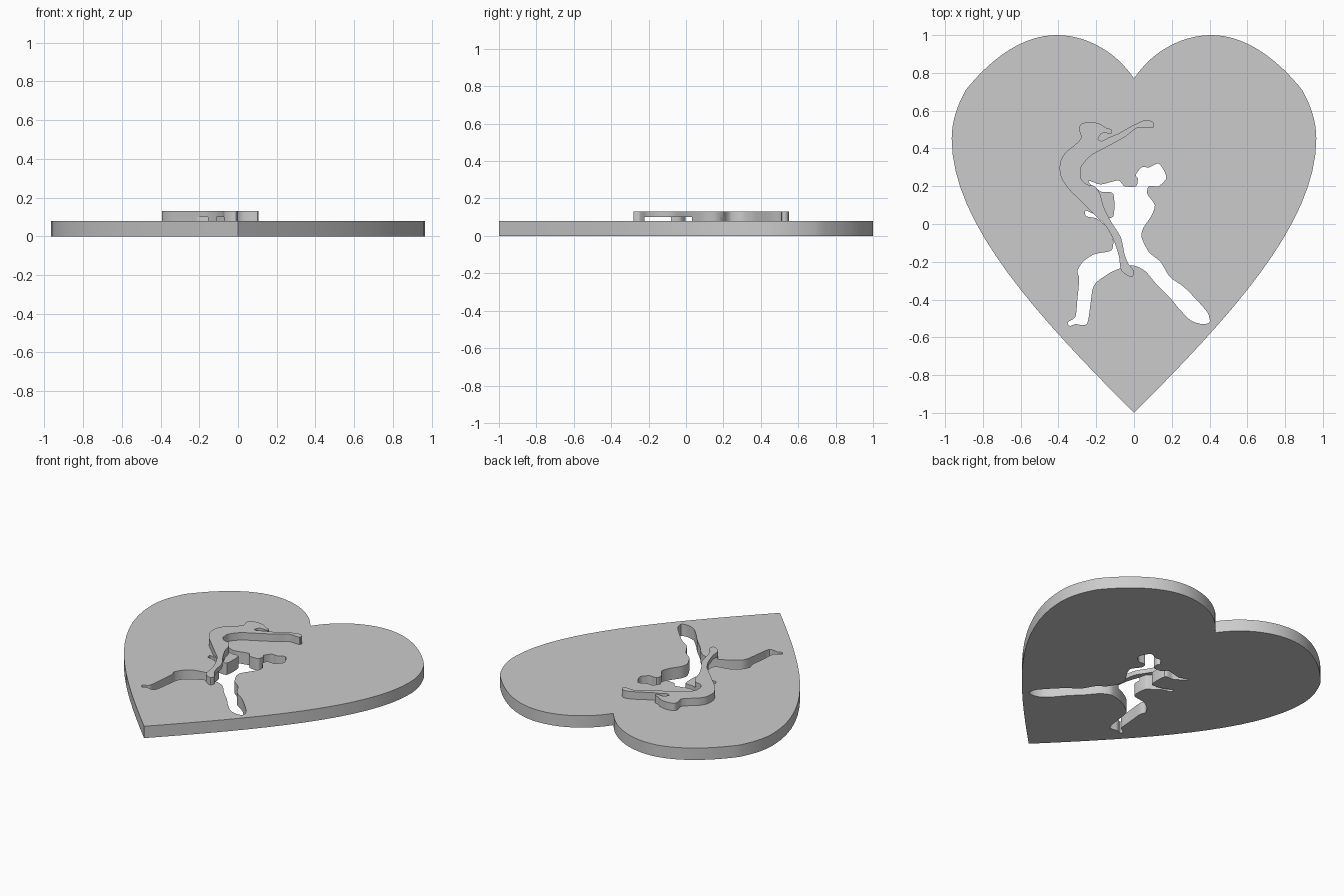
import bpy
import bmesh
from mathutils import Vector
from mathutils.geometry import interpolate_bezier

PLATE_TOP = 0.08
RECESS_TOP = 0.10
RELIEF_TOP = 0.13

cube = bpy.data.objects.get("Cube")
if cube:
    bpy.data.objects.remove(cube, do_unlink=True)

grey = bpy.data.materials.new("plain grey")
grey.use_nodes = True
grey.diffuse_color = (0.6, 0.6, 0.6, 1)
grey.node_tree.nodes["Principled BSDF"].inputs["Base Color"].default_value = grey.diffuse_color


def smooth_outline(points, steps=5, tension=0.4):
    """Closed flowing curve through points given in hundredths of a unit."""
    knots = [Vector(p) / 100 for p in points]
    count = len(knots)
    outline = []
    for i, start in enumerate(knots):
        before, end, after = knots[i - 1], knots[(i + 1) % count], knots[(i + 2) % count]
        handle_out = start + (end - before) * tension / 3
        handle_in = end - (after - start) * tension / 3
        outline += interpolate_bezier(start, handle_out, handle_in, end, steps + 1)[:-1]
    return outline


def slab(name, outline, bottom, top):
    """Extrude a flat outline between two heights."""
    bm = bmesh.new()
    face = bm.faces.new([bm.verts.new((p[0], p[1], bottom)) for p in outline])
    extruded = bmesh.ops.extrude_face_region(bm, geom=[face])["geom"]
    raised = [v for v in extruded if isinstance(v, bmesh.types.BMVert)]
    bmesh.ops.translate(bm, verts=raised, vec=(0, 0, top - bottom))
    bmesh.ops.recalc_face_normals(bm, faces=bm.faces)
    mesh = bpy.data.meshes.new(name)
    bm.to_mesh(mesh)
    bm.free()
    mesh.materials.append(grey)
    obj = bpy.data.objects.new(name, mesh)
    bpy.context.collection.objects.link(obj)
    return obj


def cut_and_shade(obj, cutter):
    """Subtract the cutter, then smooth the curved walls."""
    bpy.ops.object.select_all(action="DESELECT")
    obj.select_set(True)
    bpy.context.view_layer.objects.active = obj
    modifier = obj.modifiers.new("silhouette cut", "BOOLEAN")
    modifier.operation = "DIFFERENCE"
    modifier.solver = "EXACT"
    modifier.object = cutter
    bpy.ops.object.modifier_apply(modifier=modifier.name)
    bpy.ops.object.shade_smooth_by_angle(angle=0.6)


# Heart plate: right half from four curves, then mirrored
heart_curves = [
    ((0, 0.77), (0.1, 0.92), (0.26, 1), (0.41, 1)),
    ((0.41, 1), (0.6, 1), (0.77, 0.86), (0.89, 0.71)),
    ((0.89, 0.71), (0.94, 0.62), (0.965, 0.54), (0.965, 0.45)),
    ((0.965, 0.45), (0.965, 0), (0.5, -0.5), (0, -1)),
]
half = []
for curve in heart_curves:
    half += interpolate_bezier(*[Vector(p) for p in curve], 17)[:-1]
half.append(Vector((0, -1)))
mirrored = [Vector((-p.x, p.y)) for p in reversed(half[1:-1])]
heart_plate = slab("heart_plate", half + mirrored, 0, PLATE_TOP)

# Lunging dancer: silhouette cut through the plate
upper_arm = [(-24, 23), (-18, 21), (-13, 22), (-8, 23), (-5, 20), (1, 20)]
head = [(2, 24), (1, 26), (4, 30), (8, 30), (13, 32), (16, 28), (17, 24), (13, 20), (8, 20)]
back = [(7, 16), (11, 10), (9, 4), (5, -2), (4, -7), (8, -15), (14, -20)]
stretched_leg = [(19, -28), (26, -33), (33, -40), (39, -47), (40, -52), (36, -53),
                 (30, -51), (24, -45), (19, -39), (12, -32), (6, -25)]
bent_leg = [(0, -22), (-6, -23), (-13, -26), (-20, -31), (-22, -35), (-23, -42), (-25, -53),
            (-31, -53), (-34, -54), (-35, -52), (-31, -49), (-30, -40), (-29, -29),
            (-30, -25), (-27, -20), (-21, -16), (-12, -14)]
lower_arm = [(-11, -8), (-12, -3), (-16, 0), (-20, 3), (-25, 4), (-26, 6), (-25, 7),
             (-18, 4), (-11, 4), (-11, 16), (-17, 17), (-23, 21)]
silhouette = upper_arm + head + back + stretched_leg + bent_leg + lower_arm
cutter = slab("dancer_cutter", smooth_outline(silhouette), -PLATE_TOP, RECESS_TOP)
cutter.hide_render = True

# Arching dancer: raised relief lying on the plate and bridging the cut
arm_top = [(10, 54), (6, 55), (-1, 52), (-8, 48), (-13, 46), (-17, 44), (-19, 45)]
face_and_hair = [(-17, 48), (-12, 48), (-12, 50), (-15, 51), (-18, 53), (-23, 54),
                 (-28, 53), (-29, 50), (-28, 46)]
arched_back = [(-30, 43), (-36, 38), (-39, 33), (-39, 26), (-35, 19), (-28, 12), (-24, 8)]
legs = [(-19, 3), (-15, -1), (-11, -8), (-8, -17), (-7, -24), (-4, -27), (-1, -28),
        (0, -25), (-3, -21), (-5, -16), (-7, -7), (-12, 1), (-16, 9)]
front = [(-18, 16), (-21, 20), (-25, 21), (-28, 24), (-28, 30), (-23, 36)]
arm_bottom = [(-14, 41), (-5, 46), (2, 51), (10, 51)]
relief = arm_top + face_and_hair + arched_back + legs + front + arm_bottom
raised_dancer = slab("raised_dancer", smooth_outline(relief), PLATE_TOP, RELIEF_TOP)

for part in (heart_plate, raised_dancer):
    cut_and_shade(part, cutter)
bpy.data.objects.remove(cutter, do_unlink=True)
